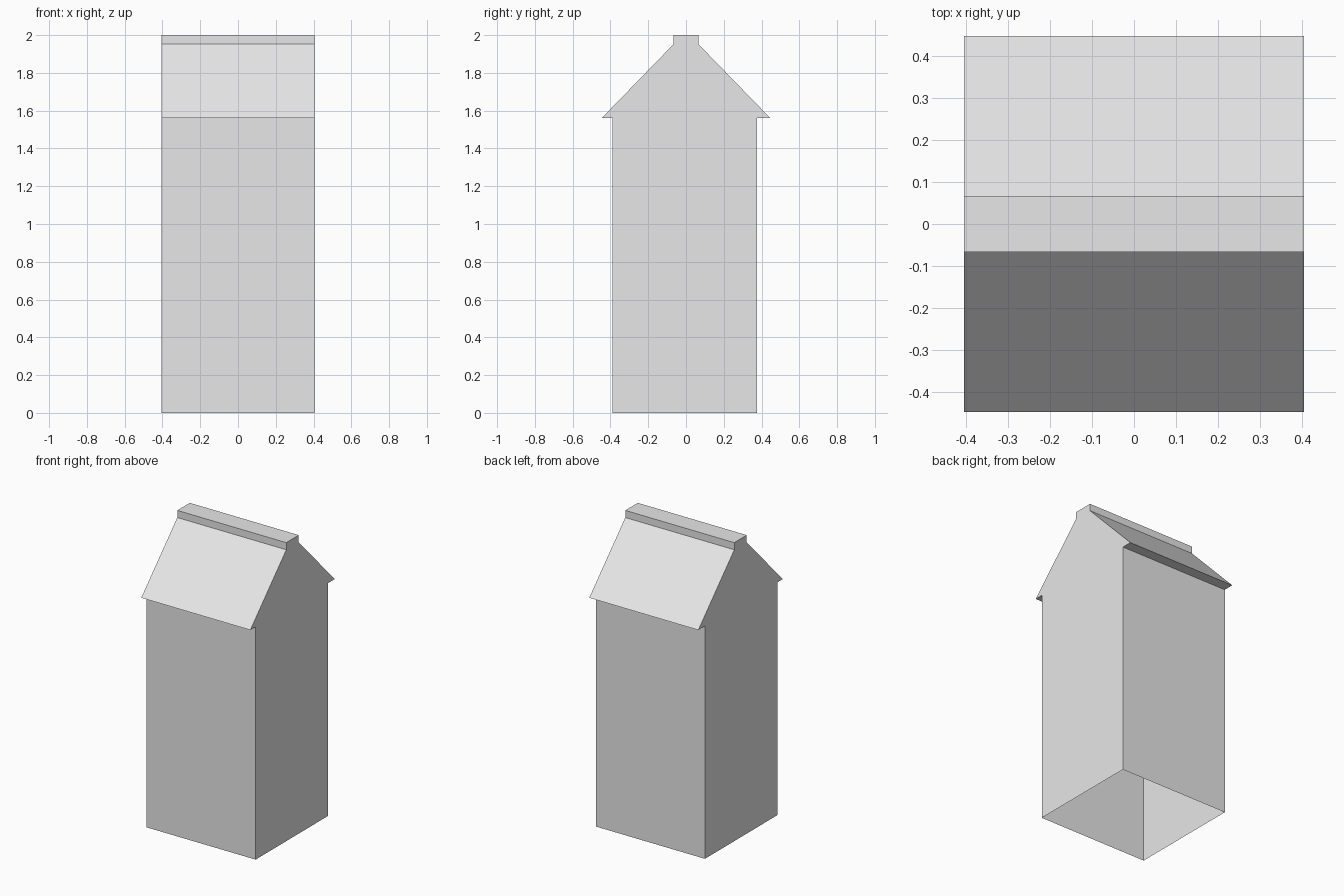
import bpy
import bmesh
from mathutils import Vector

old = bpy.data.objects.get("Cube")
if old:
    bpy.data.objects.remove(old, do_unlink=True)

# Plain grey card
card = bpy.data.materials.new("grey_card")
card.use_nodes = True
grey = (0.8, 0.8, 0.8, 1.0)
card.diffuse_color = grey
card.node_tree.nodes["Principled BSDF"].inputs["Base Color"].default_value = grey

HALF_WIDTH = 0.404
FRONT, BACK = -0.39, 0.376          # walls
EAVE, EAVE_Z = 0.447, 1.56          # overhanging roof edges
RIDGE, RIDGE_Z, TOP = 0.066, 1.952, 2.0   # folded top strip

# Side outline (y, z), from the back foot over the roof to the front foot
outline = [
    (BACK, 0), (BACK, EAVE_Z), (EAVE, EAVE_Z), (RIDGE, RIDGE_Z), (RIDGE, TOP),
    (-RIDGE, TOP), (-RIDGE, RIDGE_Z), (-EAVE, EAVE_Z), (FRONT, EAVE_Z), (FRONT, 0),
]

# Extrude the outline along x; the underside stays open
bm = bmesh.new()
end = bm.faces.new([bm.verts.new((-HALF_WIDTH, y, z)) for y, z in outline])
result = bmesh.ops.extrude_face_region(bm, geom=[end], use_keep_orig=True)
moved = [v for v in result["geom"] if isinstance(v, bmesh.types.BMVert)]
bmesh.ops.translate(bm, verts=moved, vec=Vector((2 * HALF_WIDTH, 0, 0)))
bmesh.ops.recalc_face_normals(bm, faces=bm.faces)
floor = [f for f in bm.faces if all(v.co.z < 0.001 for v in f.verts)]
bmesh.ops.delete(bm, geom=floor, context="FACES_ONLY")

mesh = bpy.data.meshes.new("carton_shell")
bm.to_mesh(mesh)
bm.free()
mesh.materials.append(card)
shell = bpy.data.objects.new("carton_shell", mesh)
bpy.context.collection.objects.link(shell)
